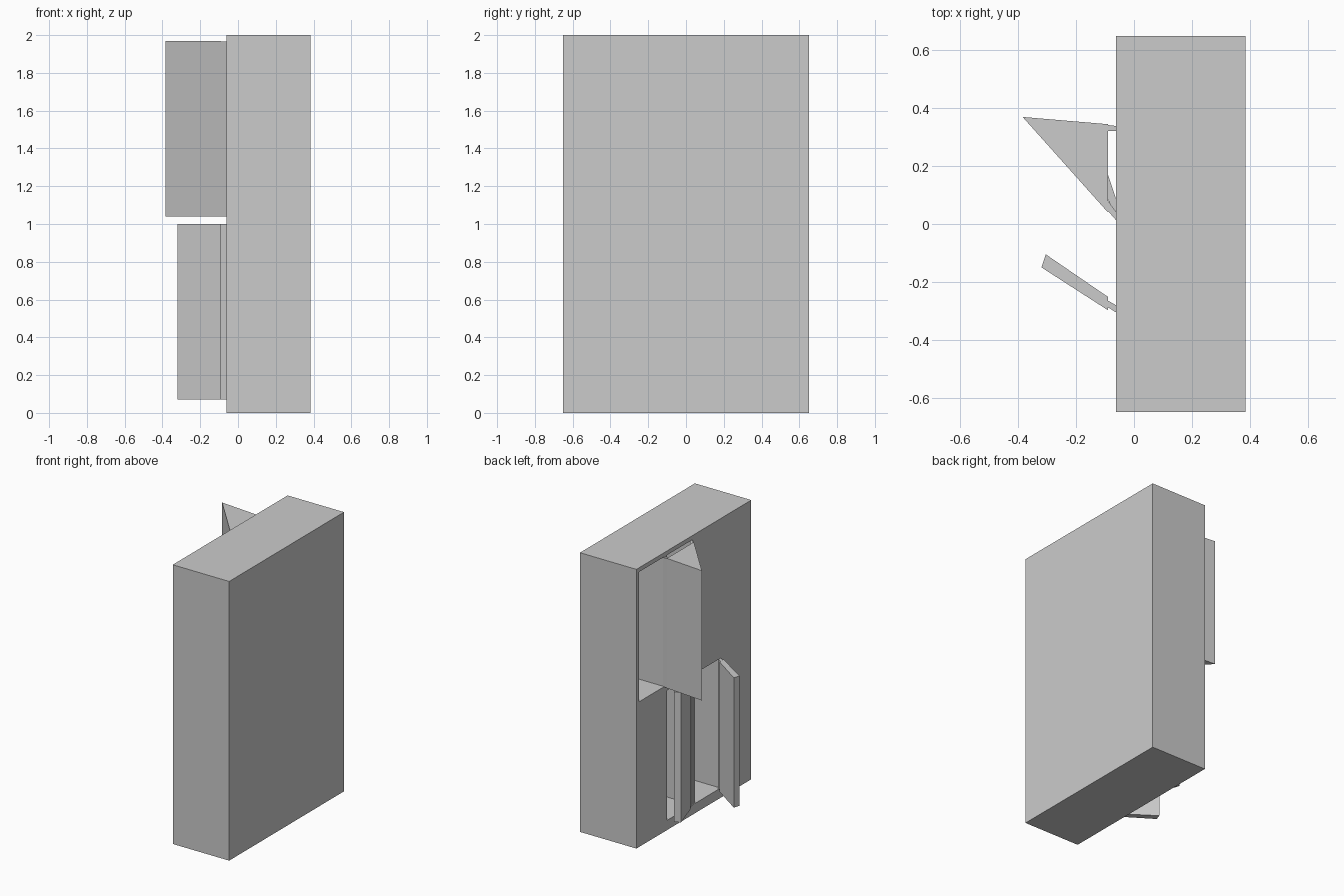
import bpy, bmesh

if "Cube" in bpy.data.objects:
    bpy.data.objects.remove(bpy.data.objects["Cube"])

FRONT = -0.062          # plane of the locker fronts
UPPER = (1.04, 1.97)    # height range of each row
LOWER = (0.07, 1.0)


def prism(name, profile, z0, z1):
    """Extrude an (x, y) outline from z0 to z1."""
    bm = bmesh.new()
    face = bm.faces.new([bm.verts.new((x, y, z0)) for x, y in profile])
    ext = bmesh.ops.extrude_face_region(bm, geom=[face])
    verts = [v for v in ext["geom"] if isinstance(v, bmesh.types.BMVert)]
    bmesh.ops.translate(bm, vec=(0, 0, z1 - z0), verts=verts)
    bmesh.ops.recalc_face_normals(bm, faces=bm.faces)
    mesh = bpy.data.meshes.new(name)
    bm.to_mesh(mesh)
    bm.free()
    ob = bpy.data.objects.new(name, mesh)
    bpy.context.collection.objects.link(ob)
    return ob


def box(name, x0, x1, y0, y1, z0, z1):
    return prism(name, [(x0, y0), (x1, y0), (x1, y1), (x0, y1)], z0, z1)


# locker cabinet with four open compartments
cabinet = box("cabinet", FRONT, 0.385, -0.65, 0.65, 0, 2)
openings = [(0.335, 0.62, UPPER), (0.015, 0.305, UPPER),
            (0.01, 0.302, LOWER), (-0.302, -0.015, LOWER)]
for i, (y0, y1, rows) in enumerate(openings):
    cutter = box(f"compartment_cutter_{i}", -0.2, 0.36, y0, y1, *rows)
    cutter.hide_render = True
    cutter.hide_viewport = True
    mod = cabinet.modifiers.new(f"compartment_{i}", 'BOOLEAN')
    mod.operation = 'DIFFERENCE'
    mod.solver = 'EXACT'
    mod.object = cutter

# wedge shaped upper door with its two hinge strips
prism("upper_door", [(-0.385, 0.37), (-0.09, 0.345), (-0.09, 0.04)], *UPPER)
prism("upper_hinge_outer", [(-0.09, 0.342), (-0.055, 0.338), (-0.055, 0.322), (-0.09, 0.322)], 1.04, 1.965)
prism("upper_hinge_inner", [(-0.09, 0.08), (-0.055, 0.033), (-0.055, 0.005), (-0.09, 0.045)], 1.04, 1.965)

# lower door, slightly ajar
prism("ajar_door", [(-0.156, 0.28), (-0.111, 0.293), (-0.09, 0.23), (-0.09, 0.08)], *LOWER)
prism("ajar_hinge", [(-0.09, 0.17), (-0.055, 0.065), (-0.055, 0.01), (-0.09, 0.085)], *LOWER)

# lower door, swung open
prism("open_door", [(-0.32, -0.15), (-0.305, -0.105), (-0.09, -0.252), (-0.09, -0.298)], *LOWER)
prism("open_hinge", [(-0.09, -0.265), (-0.055, -0.285), (-0.055, -0.31), (-0.09, -0.288)], *LOWER)
